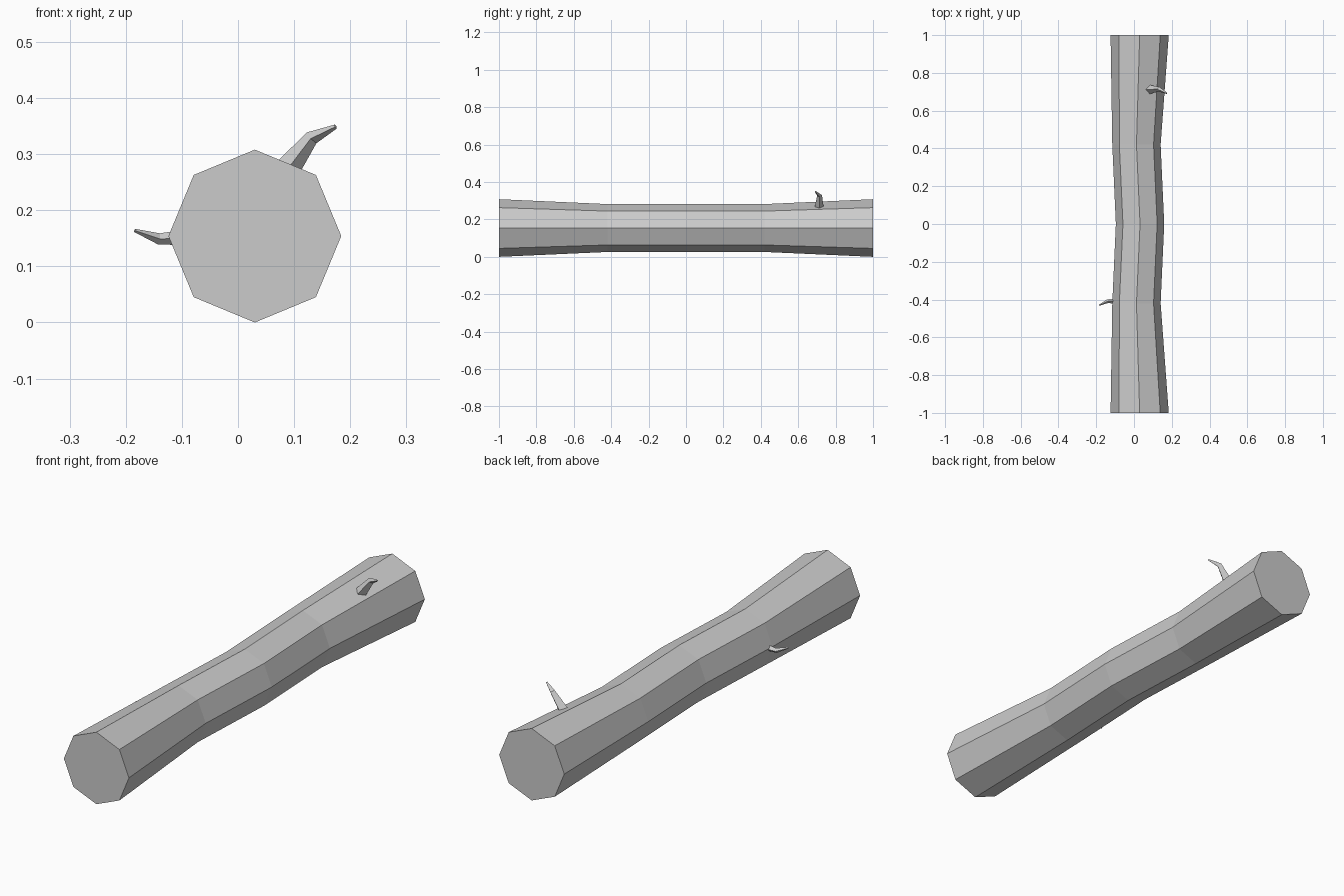
import bpy, bmesh, math
from mathutils import Vector

old = bpy.data.objects.get("Cube")
if old:
    bpy.data.objects.remove(old, do_unlink=True)

GREY = (0.6, 0.6, 0.6, 1.0)
mat = bpy.data.materials.new("grey wood")
mat.use_nodes = True
mat.diffuse_color = GREY
mat.node_tree.nodes["Principled BSDF"].inputs["Base Color"].default_value = GREY


def loft(name, stations, sides, fixed_axis=None):
    """Flat-shaded tube through (centre, radius) stations, capped at both ends."""
    bm = bmesh.new()
    pts = [Vector(c) for c, r in stations]
    rings = []
    for i, (c, r) in enumerate(stations):
        axis = fixed_axis or pts[min(i + 1, len(pts) - 1)] - pts[max(i - 1, 0)]
        axis = Vector(axis).normalized()
        guide = Vector((0, 0, 1)) if fixed_axis else Vector((0, 1, 0))
        u = (guide - axis * guide.dot(axis)).normalized()
        v = axis.cross(u)
        angles = [2 * math.pi * k / sides for k in range(sides)]
        rings.append([bm.verts.new(pts[i] + r * (math.cos(a) * u + math.sin(a) * v))
                      for a in angles])
    for a, b in zip(rings, rings[1:]):
        for k in range(sides):
            n = (k + 1) % sides
            bm.faces.new((a[k], a[n], b[n], b[k]))
    bm.faces.new(rings[0][::-1])
    bm.faces.new(rings[-1])
    bmesh.ops.recalc_face_normals(bm, faces=bm.faces[:])
    mesh = bpy.data.meshes.new(name)
    bm.to_mesh(mesh)
    bm.free()
    mesh.materials.append(mat)
    obj = bpy.data.objects.new(name, mesh)
    bpy.context.collection.objects.link(obj)
    return obj


# Eight-sided trunk, slightly bent and narrower in the middle
trunk = [(-1, 0.03, 0.154), (-0.42, 0.013, 0.128), (0, 0.032, 0.128),
         (0.42, 0.013, 0.128), (1, 0.03, 0.154)]
loft("log_trunk", [((x, y, 0.154), r) for y, x, r in trunk], 8, (0, 1, 0))

# Bent twig on the upper side near the back
loft("upper_twig", [((0.082, 0.712, 0.265), 0.024), ((0.131, 0.714, 0.329), 0.013),
                    ((0.174, 0.692, 0.349), 0.004)], 4)

# Small twig on the right side
loft("side_twig", [((-0.105, -0.408, 0.151), 0.013), ((-0.141, -0.409, 0.149), 0.01),
                   ((-0.184, -0.43, 0.164), 0.003)], 4)
